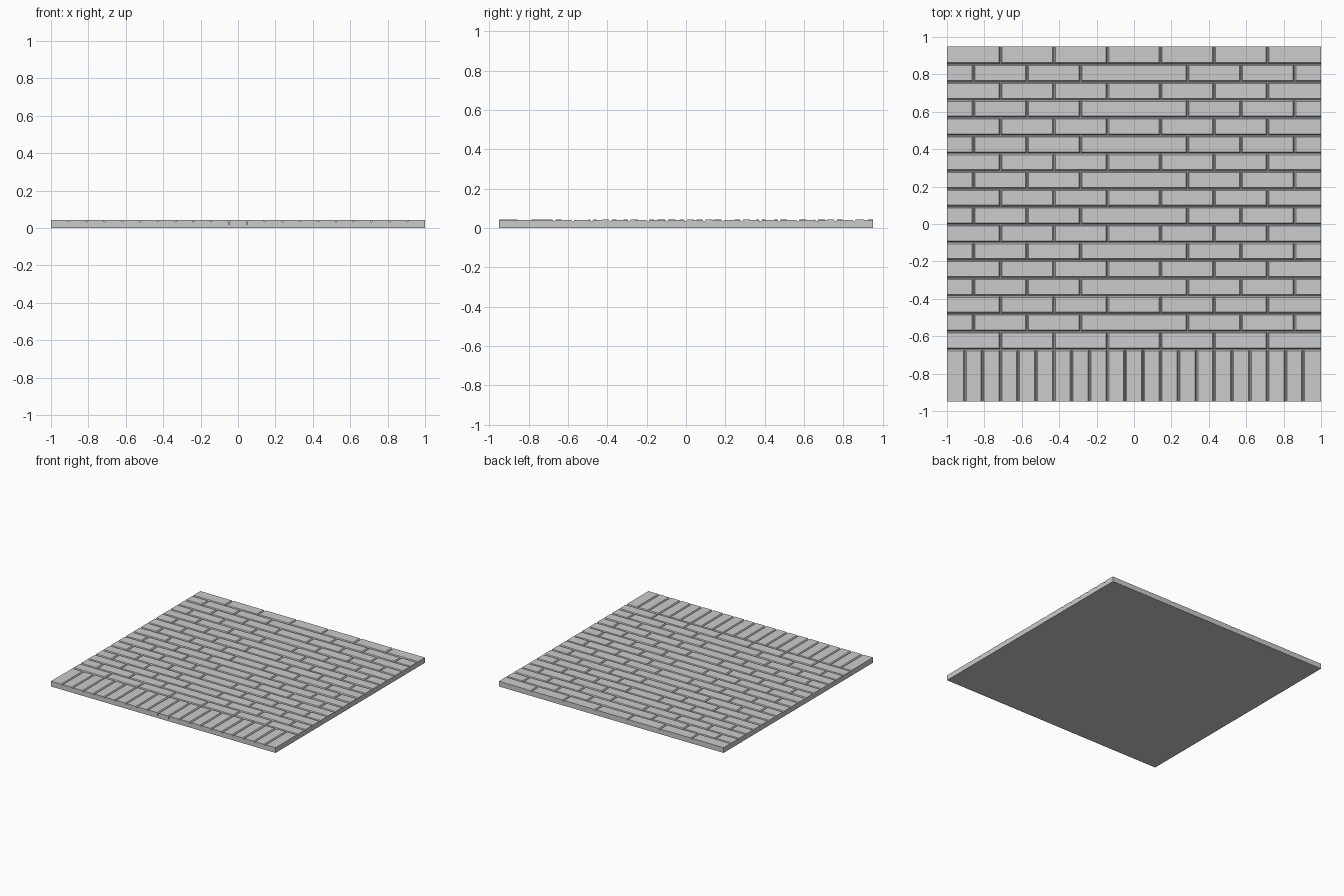
import bpy, bmesh, random
from mathutils import Matrix

if "Cube" in bpy.data.objects:
    bpy.data.objects.remove(bpy.data.objects["Cube"])

random.seed(4)
HX, HY = 1.0, 0.95          # half extents
FLOOR, TOP = 0.033, 0.042   # groove floor and brick tops
GAP, BEVEL = 0.002, 0.006   # half joint width at floor, chamfer
SPLIT = -0.67               # border / field boundary


def make_object(name, bm):
    bmesh.ops.recalc_face_normals(bm, faces=bm.faces)
    mesh = bpy.data.meshes.new(name)
    bm.to_mesh(mesh)
    bm.free()
    ob = bpy.data.objects.new(name, mesh)
    bpy.context.collection.objects.link(ob)
    return ob


def add_box(bm, x0, x1, y0, y1, z0, z1):
    m = Matrix.Translation(((x0 + x1) / 2, (y0 + y1) / 2, (z0 + z1) / 2))
    m = m @ Matrix.Diagonal((x1 - x0, y1 - y0, z1 - z0, 1))
    bmesh.ops.create_cube(bm, size=1, matrix=m)


def add_brick(bm, x0, x1, y0, y1):
    # outer slab edges stay straight, joints get a sloping chamfer
    def ring(inset, z, tilt=(0, 0)):
        a = x0 + (inset if x0 > -HX + 1e-4 else 0)
        b = x1 - (inset if x1 < HX - 1e-4 else 0)
        c = y0 + (inset if y0 > -HY + 1e-4 else 0)
        d = y1 - (inset if y1 < HY - 1e-4 else 0)
        return [bm.verts.new((x, y, z + sx * tilt[0] + sy * tilt[1]))
                for x, y, sx, sy in ((a, c, -1, -1), (b, c, 1, -1),
                                     (b, d, 1, 1), (a, d, -1, 1))]
    tilt = (random.uniform(-.0006, .0006), random.uniform(-.0006, .0006))
    low = ring(GAP, FLOOR)
    high = ring(GAP + BEVEL, TOP, tilt)
    bm.faces.new(high)
    for i in range(4):
        j = (i + 1) % 4
        bm.faces.new((low[i], low[j], high[j], high[i]))


# mortar slab
bm = bmesh.new()
add_box(bm, -HX, HX, -HY, HY, 0, FLOOR)
slab = make_object("mortar_slab", bm)

# two deeper joints in the middle of the front border
bm = bmesh.new()
for x in (-1 / 21, 1 / 21):
    add_box(bm, x - GAP, x + GAP, -HY - 0.1, SPLIT, 0.018, 0.1)
cutter = make_object("joint_cutter", bm)
cutter.hide_render = True
cutter.hide_viewport = True
mod = slab.modifiers.new("joints", 'BOOLEAN')
mod.operation = 'DIFFERENCE'
mod.object = cutter

# upright border bricks
bm = bmesh.new()
w = 2 * HX / 21
for i in range(21):
    add_brick(bm, -HX + i * w, -HX + (i + 1) * w, -HY, SPLIT)
make_object("border_bricks", bm)

# running bond field
bm = bmesh.new()
h = (HY - SPLIT) / 17
L = 2 * HX / 7
for r in range(17):
    if r % 2 == 0:
        xs = [-HX + i * L for i in range(8)]
    else:  # half-shifted rows, double-length brick in the middle
        xs = [-HX] + [i * L for i in (-3, -2, -1, 1, 2, 3)] + [HX]
    for a, b in zip(xs, xs[1:]):
        add_brick(bm, a, b, HY - (r + 1) * h, HY - r * h)
make_object("field_bricks", bm)
